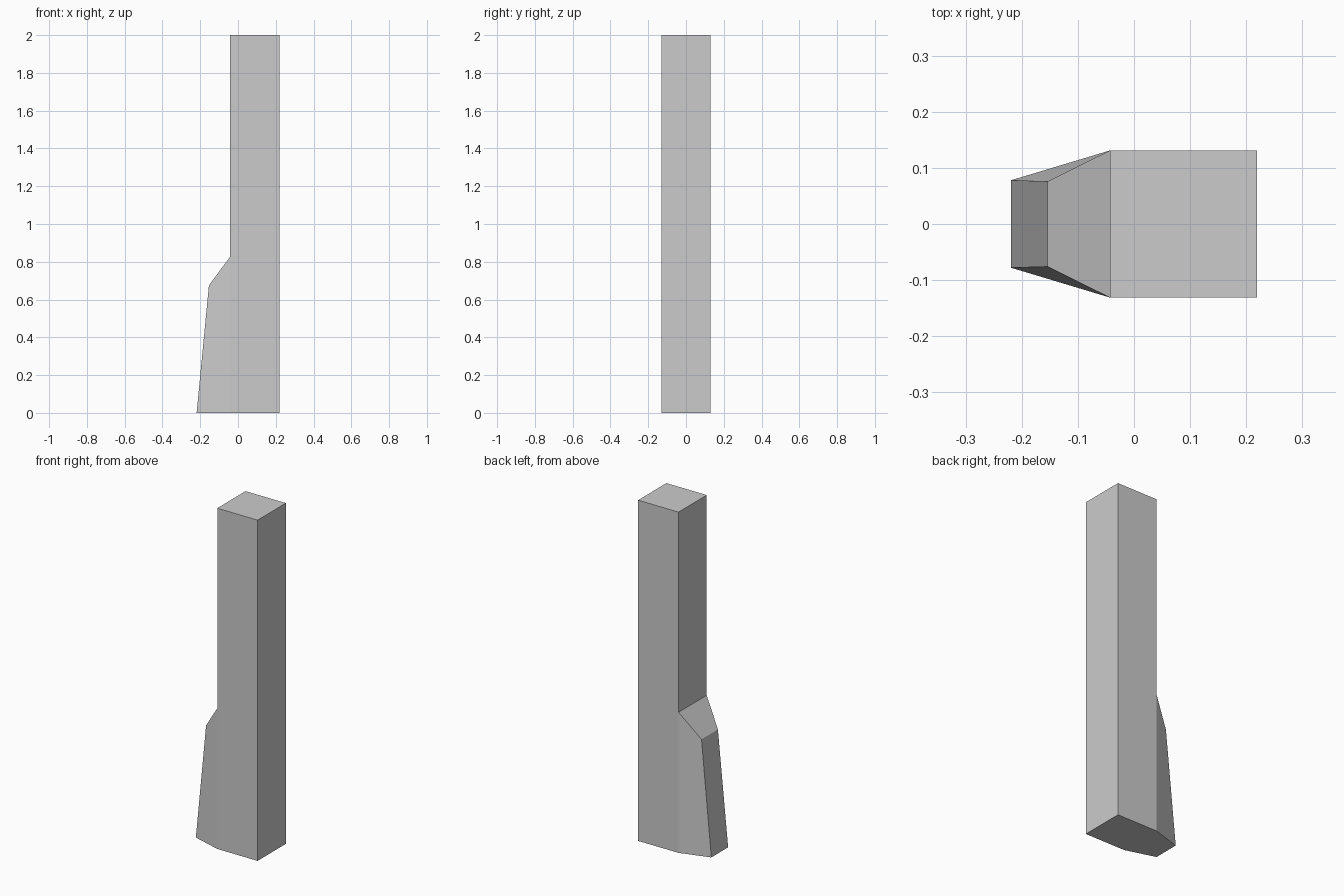
import bpy, bmesh

if "Cube" in bpy.data.objects:
    bpy.data.objects.remove(bpy.data.objects["Cube"])

LEFT, RIGHT, HALF_Y = -0.043, 0.219, 0.131
SHOULDER, TOP = 0.825, 2.0

bm = bmesh.new()

# Square post, built from rings with one at the shoulder height
rings = [[bm.verts.new((x, y, z)) for x, y in
          ((LEFT, -HALF_Y), (RIGHT, -HALF_Y), (RIGHT, HALF_Y), (LEFT, HALF_Y))]
         for z in (0, SHOULDER, TOP)]
sides = []
for a, b in zip(rings, rings[1:]):
    for i in range(4):
        j = (i + 1) % 4
        sides.append(bm.faces.new((a[i], a[j], b[j], b[i])))
bm.faces.new(rings[0][::-1])
bm.faces.new(rings[-1])

# Tapered buttress, extruded from the lower left face of the post
foot = bmesh.ops.extrude_discrete_faces(bm, faces=[sides[3]])["faces"][0]
for v in foot.verts:
    side = 1 if v.co.y > 0 else -1
    if v.co.z > 0.1:
        v.co = (-0.154, side * 0.076, 0.675)
    else:
        v.co = (-0.219, side * 0.078, 0)

bmesh.ops.recalc_face_normals(bm, faces=bm.faces[:])
mesh = bpy.data.meshes.new("buttressed_post")
bm.to_mesh(mesh)
bm.free()
bpy.context.collection.objects.link(bpy.data.objects.new("buttressed_post", mesh))
